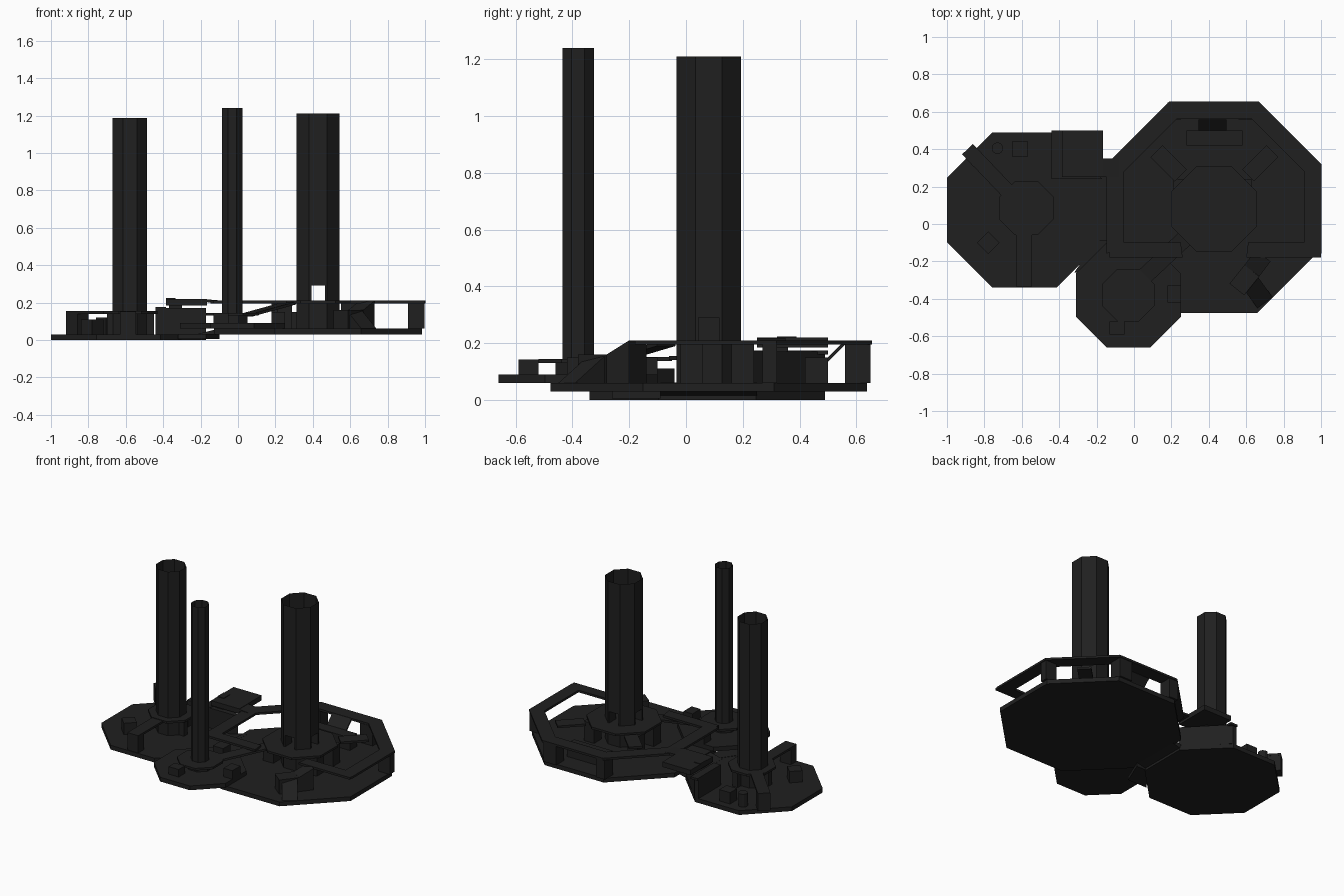
import bpy, bmesh, math
from mathutils import Vector

if "Cube" in bpy.data.objects:
    bpy.data.objects.remove(bpy.data.objects["Cube"])

mat = bpy.data.materials.new("charcoal")
mat.diffuse_color = (0.014, 0.014, 0.014, 1)
mat.use_nodes = True
mat.node_tree.nodes["Principled BSDF"].inputs["Base Color"].default_value = mat.diffuse_color


def finish(name, bm):
    bmesh.ops.recalc_face_normals(bm, faces=bm.faces)
    me = bpy.data.meshes.new(name)
    bm.to_mesh(me)
    bm.free()
    me.materials.append(mat)
    ob = bpy.data.objects.new(name, me)
    bpy.context.collection.objects.link(ob)
    return ob


def prism(name, pts, z0, z1, caps=True):
    """Extrude a flat outline from z0 to z1."""
    bm = bmesh.new()
    lo = [bm.verts.new((x, y, z0)) for x, y in pts]
    hi = [bm.verts.new((x, y, z1)) for x, y in pts]
    n = len(pts)
    for i in range(n):
        j = (i + 1) % n
        bm.faces.new((lo[i], lo[j], hi[j], hi[i]))
    if caps:
        bm.faces.new(lo)
        bm.faces.new(hi)
    return finish(name, bm)


def ring_pts(cx, cy, apothem, n=8):
    r = apothem / math.cos(math.pi / n)
    return [(cx + r * math.cos(math.pi * (2 * i - 1) / n),
             cy + r * math.sin(math.pi * (2 * i - 1) / n)) for i in range(n)]


def octagon(name, c, apothem, z0, z1, caps=True):
    return prism(name, ring_pts(c[0], c[1], apothem), z0, z1, caps)


def box(name, x0, x1, y0, y1, z0, z1):
    return prism(name, [(x0, y0), (x1, y0), (x1, y1), (x0, y1)], z0, z1)


def strip(name, p, q, width, thick=0.015, base=None):
    """Walkway or ramp whose top runs from p to q; base drops it to the floor."""
    p, q = Vector(p), Vector(q)
    d = (q - p).to_2d().normalized()
    s = Vector((-d.y, d.x, 0)) * width / 2
    bm = bmesh.new()
    top = [bm.verts.new(v) for v in (p - s, q - s, q + s, p + s)]
    bot = [bm.verts.new((v.co.x, v.co.y, base if base is not None else v.co.z - thick)) for v in top]
    bm.faces.new(top)
    bm.faces.new(bot)
    for i in range(4):
        j = (i + 1) % 4
        bm.faces.new((bot[i], bot[j], top[j], top[i]))
    return finish(name, bm)


A, B, C = (-0.585, 0.075), (0.428, 0.08), (-0.03, -0.38)

# Stacked octagonal ground platforms
octagon("left_platform", A, 0.415, 0.0, 0.03)
octagon("right_platform", B, 0.557, 0.03, 0.06)
octagon("front_platform", C, 0.28, 0.06, 0.09)

# Left tower: open tube, deck and pedestal
octagon("left_tower", (-0.578, 0.08), 0.092, 0.155, 1.187, False)
octagon("left_deck", (-0.575, 0.085), 0.145, 0.14, 0.155)
octagon("left_pedestal", (-0.578, 0.08), 0.092, 0.03, 0.14)

# Front tower
octagon("front_tower", C, 0.055, 0.145, 1.24, False)
octagon("front_deck", C, 0.14, 0.13, 0.145)
octagon("front_pedestal", C, 0.08, 0.09, 0.13)

# Right tower stands on four corner pillars that leave a cross passage
octagon("right_tower", B, 0.114, 0.29, 1.21, False)
octagon("right_deck", B, 0.228, 0.195, 0.21)
octagon("right_pedestal", B, 0.114, 0.06, 0.195)
a, h, w = 0.114, 0.114 * 0.4142, 0.036
for sx in (-1, 1):
    for sy in (-1, 1):
        # open shells following the passage walls and the tower skin
        outline = [(w, w), (a, w), (a, h), (h, a), (w, a)]
        prism("tower_pillar", [(B[0] + sx * x, B[1] + sy * y) for x, y in outline], 0.21, 0.29, False)

# Raised walkway ring around the back of the right platform
outer, inner = ring_pts(*B, 0.575), ring_pts(*B, 0.482)
for i in range(5):
    prism("ring_walkway", [outer[i], outer[i + 1], inner[i + 1], inner[i]], 0.195, 0.21)
prism("right_cross_walkway", [(0.61, -0.1), (0.6, -0.18), (1.0, -0.18), (1.0, -0.1)], 0.195, 0.21)
prism("left_cross_walkway", [(-0.13, -0.1), (-0.13, -0.18), (0.26, -0.18), (0.25, -0.1)], 0.195, 0.21)
strip("back_left_bridge", (0.12, 0.39, 0.21), (0.25, 0.26, 0.21), 0.09)
strip("back_right_bridge", (0.74, 0.39, 0.21), (0.61, 0.26, 0.21), 0.09)

# Posts carrying the ring
box("right_ring_post", 0.91, 0.998, 0.27, 0.32, 0.06, 0.197)
box("back_ring_post", 0.56, 0.66, 0.56, 0.65, 0.06, 0.197)
box("back_ring_post_left", 0.18, 0.25, 0.56, 0.65, 0.06, 0.197)

# Deck supports around the right tower
for x, y in ((0.25, 0.02), (0.59, 0.02), (0.25, 0.2), (0.59, 0.2)):
    box("deck_support", x - 0.04, x + 0.04, y - 0.04, y + 0.04, 0.06, 0.196)

# Steps at the back of the right platform
box("back_landing", 0.28, 0.58, 0.42, 0.5, 0.06, 0.15)
strip("back_ramp", (0.42, 0.5, 0.15), (0.42, 0.56, 0.21), 0.15)

# Ramp from right deck down to front deck
strip("deck_ramp", (0.28, -0.07, 0.205), (0.045, -0.29, 0.14), 0.09)

# Angled stairs, hut and ramp on the right platform
strip("hut_stairs", (0.69, -0.17, 0.21), (0.63, -0.25, 0.16), 0.1, base=0.06)
strip("hut", (0.63, -0.25, 0.16), (0.55, -0.35, 0.16), 0.1, base=0.06)
strip("hut_ramp", (0.62, -0.31, 0.16), (0.7, -0.42, 0.06), 0.1, base=0.059)

# Small parts on the front platform
box("front_side_crate", 0.18, 0.25, -0.42, -0.33, 0.06, 0.15)
box("front_back_crate", -0.07, 0.01, -0.18, -0.1, 0.09, 0.15)
box("front_crate", -0.13, -0.05, -0.59, -0.52, 0.09, 0.143)

# Block house with overhanging flat roof between left and right platforms
prism("block_house", [(-0.44, 0.24), (-0.17, 0.24), (-0.41, 0.49), (-0.44, 0.49)], 0.03, 0.17)
box("house_ceiling", -0.44, -0.385, 0.24, 0.5, 0.16, 0.175)
box("block_house_roof", -0.385, -0.165, 0.25, 0.5, 0.185, 0.22)
box("roof_pillar", -0.37, -0.3, 0.27, 0.36, 0.17, 0.19)
box("roof_hatch", -0.385, -0.335, 0.32, 0.39, 0.22, 0.224)
strip("house_bridge", (-0.18, 0.3, 0.218), (-0.08, 0.3, 0.21), 0.1)

# Low ramp joining left and right platforms
strip("joining_ramp", (-0.22, 0.08, 0.031), (-0.1, 0.08, 0.061), 0.34, 0.028)
prism("joining_floor", [(-0.2, -0.09), (-0.1, -0.09), (-0.17, -0.26), (-0.32, -0.26)], 0.005, 0.032)

# Bridges from the left deck
strip("left_diagonal_bridge", (-0.68, 0.18, 0.155), (-0.89, 0.4, 0.155), 0.08)
strip("left_diagonal_wall", (-0.83, 0.335, 0.155), (-0.89, 0.4, 0.155), 0.08, base=0.03)
box("left_front_bridge", -0.63, -0.545, -0.33, -0.05, 0.137, 0.152)
box("left_front_wall", -0.63, -0.545, -0.335, -0.27, 0.03, 0.152)

# Crates and a drum on the left platform
box("square_crate", -0.652, -0.568, 0.36, 0.44, 0.03, 0.11)
strip("angled_crate", (-0.81, -0.13, 0.11), (-0.75, -0.07, 0.11), 0.085, base=0.03)
prism("drum", ring_pts(-0.73, 0.405, 0.03, 12), 0.03, 0.12)
for x, y in ((-0.68, 0.06), (-0.47, 0.06), (-0.53, 0.19)):
    box("left_deck_post", x - 0.02, x + 0.02, y - 0.02, y + 0.02, 0.03, 0.141)
